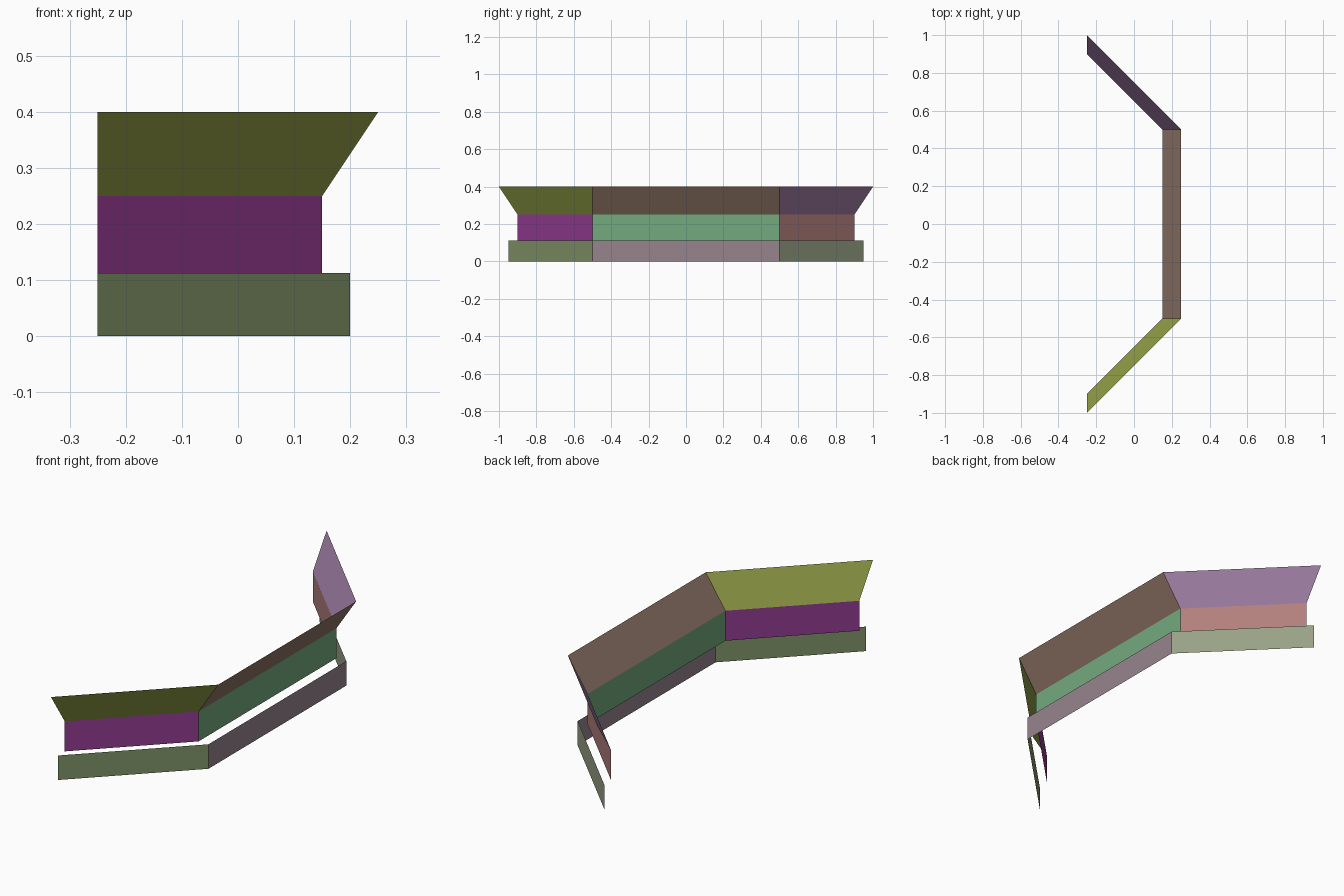
import bpy

cube = bpy.data.objects.get("Cube")
if cube:
    bpy.data.objects.remove(cube, do_unlink=True)


def linear(c):
    c /= 255
    return c / 12.92 if c <= 0.04045 else ((c + 0.055) / 1.055) ** 2.4


def material(name, rgb):
    colour = [linear(c) for c in rgb] + [1.0]
    mat = bpy.data.materials.new(name)
    mat.use_nodes = True
    mat.diffuse_color = colour
    mat.node_tree.nodes["Principled BSDF"].inputs["Base Color"].default_value = colour
    return mat


def plan_path(x, z):
    """Bent plan line: straight centre run at x with two 45 degree wings."""
    end_y = 0.75 + x
    return [(-0.25, -end_y, z), (x, -0.5, z), (x, 0.5, z), (-0.25, end_y, z)]


def band(name, lower, upper, colours):
    """Thin sheet between two plan lines, one colour for each run."""
    verts = plan_path(*lower) + plan_path(*upper)
    faces = [(i, i + 1, i + 5, i + 4) for i in range(3)]
    mesh = bpy.data.meshes.new(name)
    mesh.from_pydata(verts, [], faces)
    for i, (colour_name, rgb) in enumerate(colours):
        mesh.materials.append(material(colour_name, rgb))
        mesh.polygons[i].material_index = i
    obj = bpy.data.objects.new(name, mesh)
    bpy.context.collection.objects.link(obj)


# Each band: (x of centre run, z) of its lower and upper edge
# Vertical base strip
band("base_strip", (0.20, 0.0), (0.20, 0.1125), [
    ("moss green", (127, 146, 102)),
    ("mauve grey", (151, 133, 143)),
    ("sage grey", (152, 162, 135))])

# Vertical middle wall, set back from the base
band("middle_wall", (0.15, 0.1125), (0.15, 0.25), [
    ("magenta", (145, 58, 142)),
    ("leaf green", (117, 170, 126)),
    ("dusty rose", (178, 127, 125))])

# Upper wall flaring outward
band("flared_top", (0.15, 0.25), (0.25, 0.40), [
    ("olive", (143, 155, 70)),
    ("brown", (145, 118, 104)),
    ("lilac", (160, 126, 165))])
